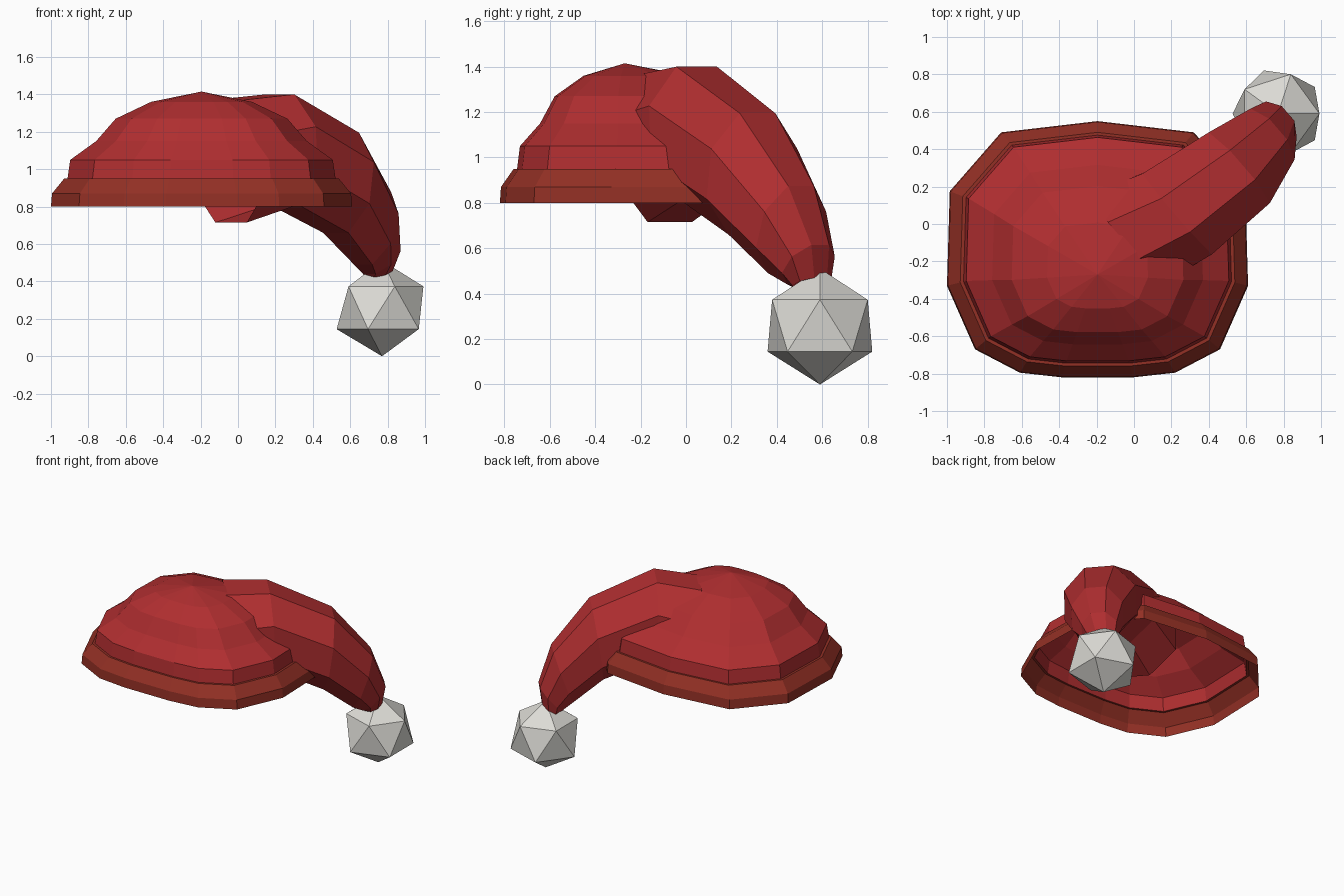
import bpy, bmesh, math
from mathutils import Vector

if "Cube" in bpy.data.objects:
    bpy.data.objects.remove(bpy.data.objects["Cube"])


def material(name, rgb):
    m = bpy.data.materials.new(name)
    m.diffuse_color = (*rgb, 1)
    m.use_nodes = True
    m.node_tree.nodes["Principled BSDF"].inputs["Base Color"].default_value = m.diffuse_color
    return m


RED = material("red_felt", (0.43, 0.027, 0.029))
BROWN = material("brown_band", (0.29, 0.029, 0.018))
WHITE = material("off_white", (0.72, 0.71, 0.67))


def loft(name, rings, mat, tip=None):
    """Bridge closed rings of points; optionally close the end at a tip point."""
    bm = bmesh.new()
    loops = [[bm.verts.new(p) for p in r] for r in rings]
    n = len(loops[0])
    for a, b in zip(loops, loops[1:]):
        for i in range(n):
            j = (i + 1) % n
            bm.faces.new((a[i], a[j], b[j], b[i]))
    if tip:
        t = bm.verts.new(tip)
        for i in range(n):
            bm.faces.new((loops[-1][i], loops[-1][(i + 1) % n], t))
    me = bpy.data.meshes.new(name)
    bm.to_mesh(me)
    bm.free()
    me.materials.append(mat)
    ob = bpy.data.objects.new(name, me)
    bpy.context.collection.objects.link(ob)
    return ob


# Head outline: right half from front to back, mirrored about the hat's middle
CX, CY = -0.195, -0.13
half = [(0.19, -0.69), (0.415, -0.665), (0.655, -0.54), (0.805, -0.20),
        (0.79, 0.305), (0.515, 0.62)]
outline = half + [(0, 0.68)] + [(-x, y) for x, y in reversed(half)]


def ring(z, s, cy=CY):
    return [(CX + x * s, cy + y * s, z) for x, y in outline]


# Flared band around the opening
loft("hat_band", [ring(0.80, 1.0), ring(0.87, 0.993), ring(0.95, 0.912),
                  ring(0.95, 0.89)], BROWN)

# Domed crown, open underneath
loft("crown", [ring(0.95, 0.89), ring(1.05, 0.872), ring(1.15, 0.70, -0.16),
               ring(1.27, 0.57, -0.185), ring(1.36, 0.335, -0.22)],
     RED, (CX, -0.27, 1.415))

# Drooping tail: eight-sided tube bending down in a slanted vertical plane
# Each section: top (s, z), bottom (s, z), half width, sideways offset
ALONG = Vector((0.757, 0.653, 0))
SIDE = Vector((0.653, -0.757, 0))
sections = [((-0.10, 1.37), (-0.075, 0.715), 0.31, 0.03),
            ((0.20, 1.40), (0.23, 0.81), 0.285, 0.11),
            ((0.645, 1.195), (0.57, 0.66), 0.25, 0.14),
            ((0.915, 0.875), (0.78, 0.49), 0.18, 0.12),
            ((1.01, 0.615), (0.85, 0.44), 0.125, 0.09),
            ((0.99, 0.47), (0.87, 0.42), 0.09, 0.07)]
tail_rings = []
for top, bottom, width, offset in sections:
    t = ALONG * top[0] + Vector((0, 0, top[1]))
    b = ALONG * bottom[0] + Vector((0, 0, bottom[1]))
    mid, up = (t + b) / 2 + SIDE * offset, (t - b) / 2
    k = 1 / math.cos(math.pi / 8)
    tail_rings.append([mid + k * (up * math.sin(a) + SIDE * width * math.cos(a))
                       for a in (math.pi / 8 + i * math.pi / 4 for i in range(8))])
tail = loft("tail", tail_rings, RED)
bm = bmesh.new()
bm.from_mesh(tail.data)
bmesh.ops.recalc_face_normals(bm, faces=bm.faces)
bm.to_mesh(tail.data)
bm.free()

# Faceted ball at the tail's end, slightly narrower towards the top
bpy.ops.mesh.primitive_ico_sphere_add(subdivisions=1, radius=0.262,
                                      location=(0.77, 0.59, 0.262))
ball = bpy.context.object
ball.name = "pom_ball"
ball.data.materials.append(WHITE)
for v in ball.data.vertices:
    taper = 1.035 if v.co.z < 0 else 0.945
    v.co.x *= taper
    v.co.y *= taper
    if v.co.z > 0:
        v.co.z *= 0.95
